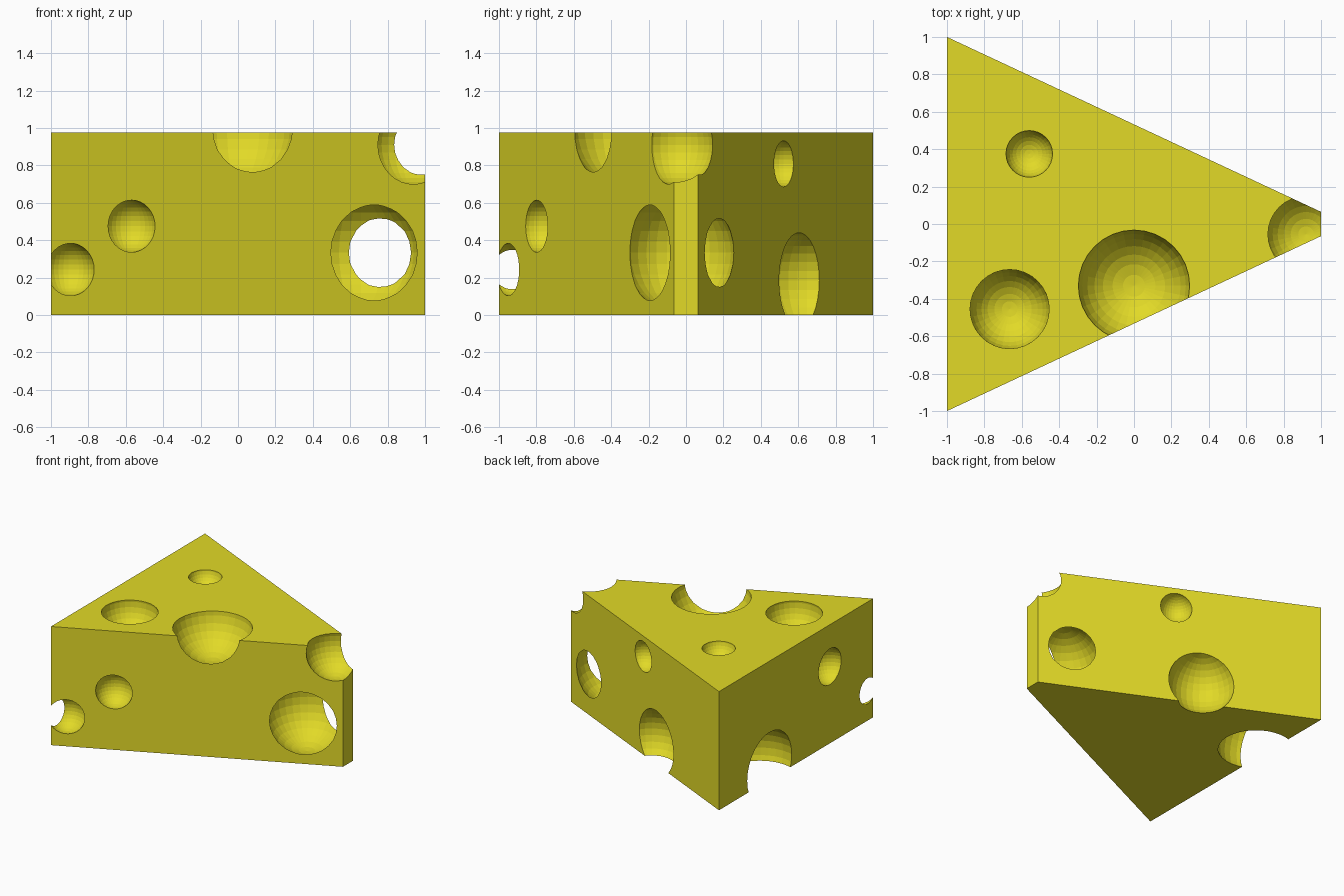
import bpy, bmesh
from mathutils import Matrix, Vector

cube = bpy.data.objects.get("Cube")
if cube:
    bpy.data.objects.remove(cube, do_unlink=True)

HEIGHT = 0.975

# Single flat cheese colour
mat = bpy.data.materials.new("cheese yellow")
mat.use_nodes = True
colour = (0.76, 0.70, 0.02, 1)
mat.diffuse_color = colour
mat.node_tree.nodes["Principled BSDF"].inputs["Base Color"].default_value = colour


def make_object(name, bm):
    bmesh.ops.recalc_face_normals(bm, faces=bm.faces)
    mesh = bpy.data.meshes.new(name)
    bm.to_mesh(mesh)
    bm.free()
    mesh.materials.append(mat)
    obj = bpy.data.objects.new(name, mesh)
    bpy.context.collection.objects.link(obj)
    return obj


# Wedge: blunt-tipped triangle raised to full height
bm = bmesh.new()
outline = [(-1, -1), (1, -0.065), (1, 0.065), (-1, 1)]
base = bm.faces.new([bm.verts.new((x, y, 0)) for x, y in outline])
raised = bmesh.ops.extrude_face_region(bm, geom=[base])["geom"]
bmesh.ops.translate(bm, vec=(0, 0, HEIGHT),
                    verts=[v for v in raised if isinstance(v, bmesh.types.BMVert)])
wedge = make_object("cheese_wedge", bm)

# Round holes: centre and radius
holes = [
    ((0, -0.33, 1.0), 0.30),            # top, breaking the front edge
    ((-0.665, -0.455, 0.96), 0.213),    # top, front corner
    ((-0.56, 0.375, 0.99), 0.126),      # top, back corner
    ((0.92, -0.055, 0.91), 0.215),      # bite out of the tip
    ((0.657, -0.042, 0.333), 0.305),    # right through the tip
    ((-0.575, -0.785, 0.475), 0.14),    # front, middle
    ((-0.905, -0.93, 0.243), 0.142),    # front, corner
    ((0.022, 0.522, 0.808), 0.123),     # back, upper
    ((-0.136, 0.646, 0.185), 0.259),    # back, lower edge
    ((-0.91, 0.345, 0.10), 0.304),      # rind side, lower edge
    ((-1.0, -0.44, 0.63), 0.147),       # rind side, upper
]
bm = bmesh.new()
for centre, radius in holes:
    bmesh.ops.create_uvsphere(bm, u_segments=32, v_segments=16, radius=radius,
                              matrix=Matrix.Translation(Vector(centre)))
cutter = make_object("hole_cutter", bm)
cutter.hide_render = True

# Carve the holes, then discard the cutter
cut = wedge.modifiers.new("holes", 'BOOLEAN')
cut.operation = 'DIFFERENCE'
cut.solver = 'EXACT'
cut.object = cutter
bpy.context.view_layer.objects.active = wedge
bpy.ops.object.modifier_apply(modifier=cut.name)
bpy.data.objects.remove(cutter, do_unlink=True)
